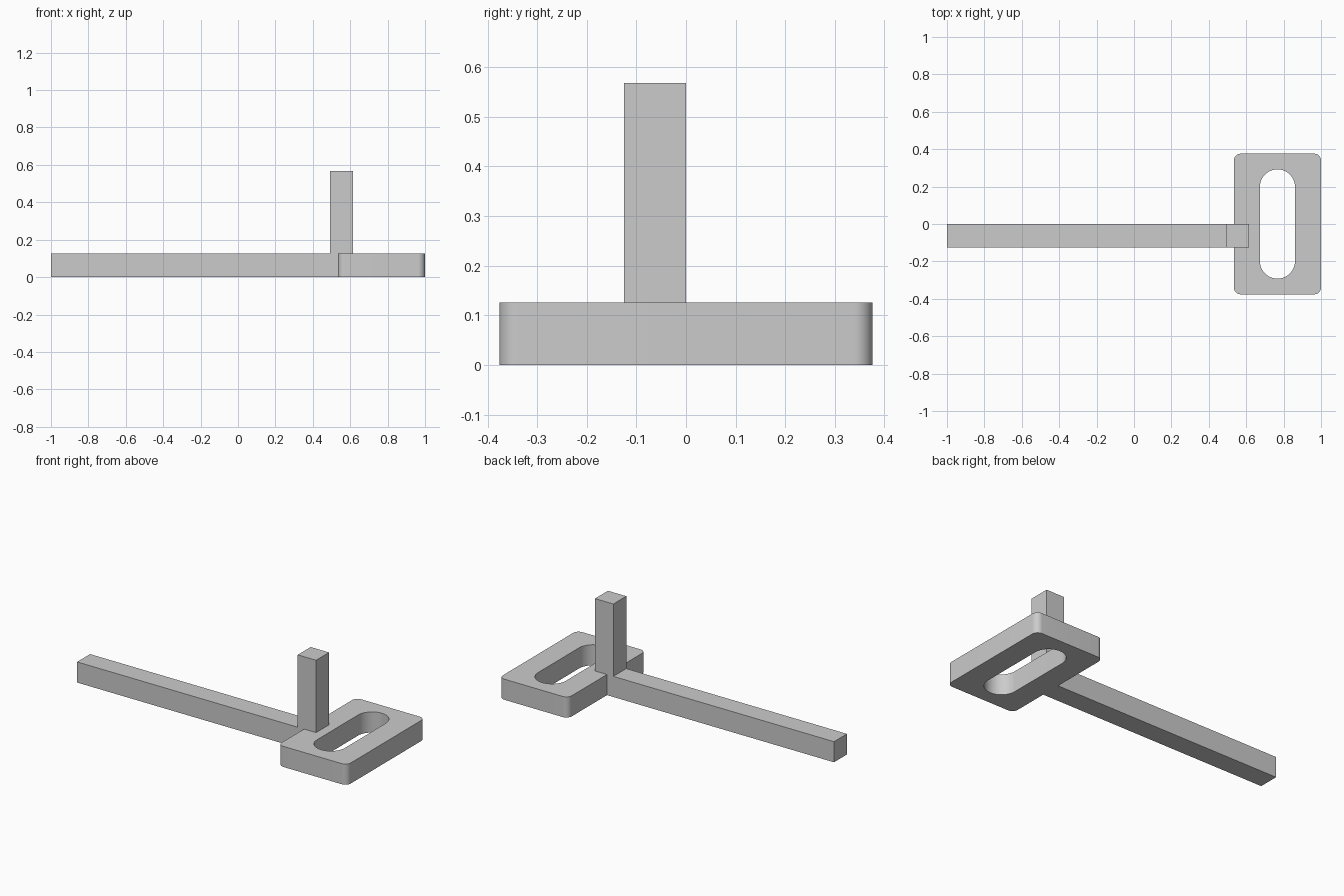
import bpy, bmesh
from math import sin, cos, pi
from mathutils import Vector

cube = bpy.data.objects.get("Cube")
if cube:
    bpy.data.objects.remove(cube, do_unlink=True)

grey = bpy.data.materials.new("light grey")
grey.use_nodes = True
colour = (0.6, 0.6, 0.6, 1)
grey.diffuse_color = colour
grey.node_tree.nodes["Principled BSDF"].inputs["Base Color"].default_value = colour


def extrude(name, outline, offset):
    """Prism from a closed outline, moved along offset."""
    bm = bmesh.new()
    face = bm.faces.new([bm.verts.new(p) for p in outline])
    result = bmesh.ops.extrude_face_region(bm, geom=[face], use_keep_orig=True)
    moved = [g for g in result["geom"] if isinstance(g, bmesh.types.BMVert)]
    bmesh.ops.translate(bm, verts=moved, vec=Vector(offset))
    bmesh.ops.recalc_face_normals(bm, faces=bm.faces)
    mesh = bpy.data.meshes.new(name)
    bm.to_mesh(mesh)
    bm.free()
    mesh.materials.append(grey)
    obj = bpy.data.objects.new(name, mesh)
    bpy.context.collection.objects.link(obj)
    return obj


def rounded_rect(cx, half_x, half_y, radius, z, steps=16):
    """Rectangle outline with arc corners, counter-clockwise."""
    points = []
    corners = ((1, 1), (-1, 1), (-1, -1), (1, -1))
    for quarter, (sx, sy) in enumerate(corners):
        for i in range(steps + 1):
            a = (quarter + i / steps) * pi / 2
            p = Vector((cx + sx * (half_x - radius) + radius * cos(a),
                        sy * (half_y - radius) + radius * sin(a), z))
            if not points or (p - points[-1]).length > 1e-4:
                points.append(p)
    if (points[0] - points[-1]).length < 1e-4:
        points.pop()
    return points


thick = 0.126
plate_x = 0.767

# Slotted plate
plate = extrude("slotted_plate", rounded_rect(plate_x, 0.233, 0.376, 0.037, 0), (0, 0, thick))
cutter = extrude("slot_cutter", rounded_rect(plate_x, 0.094, 0.292, 0.094, -0.1), (0, 0, 0.4))
cutter.hide_render = True
cutter.hide_viewport = True

slot = plate.modifiers.new("slot", "BOOLEAN")
slot.operation = "DIFFERENCE"
slot.solver = "EXACT"
slot.object = cutter

bpy.context.view_layer.objects.active = plate
plate.select_set(True)
bpy.ops.object.modifier_apply(modifier=slot.name)
bpy.data.objects.remove(cutter, do_unlink=True)
bpy.ops.object.shade_smooth_by_angle(angle=pi / 6)

# Long bar with an upright post, one L-shaped profile
left, post_left, post_right, top = -1, 0.491, 0.615, 0.568
profile = [(left, 0), (post_right, 0), (post_right, top),
           (post_left, top), (post_left, thick), (left, thick)]
extrude("bar_and_post", [(x, -0.125, z) for x, z in profile], (0, 0.125, 0))
